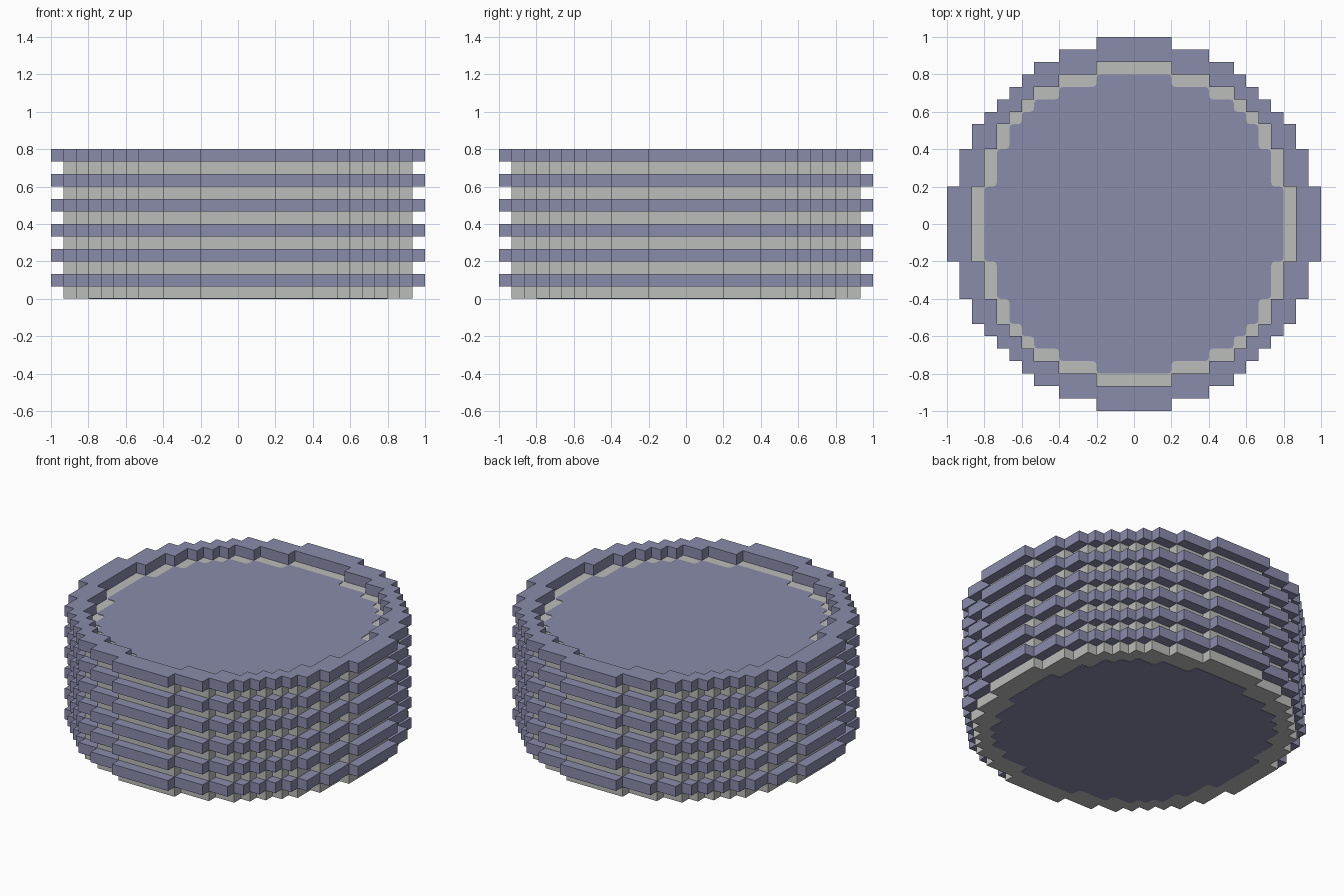
import bpy, bmesh

if "Cube" in bpy.data.objects:
    bpy.data.objects.remove(bpy.data.objects["Cube"])

U = 1 / 15  # one block
LAYERS = 12


def make_material(name, rgb):
    mat = bpy.data.materials.new(name)
    mat.use_nodes = True
    mat.diffuse_color = (*rgb, 1)
    mat.node_tree.nodes["Principled BSDF"].inputs["Base Color"].default_value = (*rgb, 1)
    return mat


BLUE = make_material("dusty blue", (0.255, 0.262, 0.407))
GREY = make_material("light grey", (0.50, 0.51, 0.49))

# Stepped-circle corners (half width, half depth) in blocks, by radius
STEPS = {
    15: [(3, 15), (6, 14), (8, 13), (9, 12), (10, 11), (11, 10), (12, 9), (13, 8), (14, 6), (15, 3)],
    14: [(3, 14), (6, 13), (8, 12), (9, 11), (10, 10), (11, 9), (12, 8), (13, 6), (14, 3)],
    13: [(3, 13), (6, 12), (8, 11), (9, 10), (10, 9), (11, 8), (12, 6), (13, 3)],
    12: [(3, 12), (6, 11), (8, 10), (9, 9), (10, 8), (11, 6), (12, 3)],
}


def outline(radius):
    """Closed stepped circle: one quadrant turned four times."""
    steps = STEPS[radius]
    quad = []
    for i, (x, y) in enumerate(steps):
        quad.append((x, y))
        if i + 1 < len(steps):
            quad.append((x, steps[i + 1][1]))
    points = []
    for _ in range(4):
        points += quad
        quad = [(y, -x) for x, y in quad]
    return points


def slab(name, radii, z0, z1, mat, rounding=0):
    """Extrude one outline, or the band between two, from z0 to z1."""
    bm = bmesh.new()
    edges = []
    for radius in radii:
        vs = [bm.verts.new((x * U, y * U, z0)) for x, y in outline(radius)]
        edges += [bm.edges.new((a, b)) for a, b in zip(vs, vs[1:] + vs[:1])]
    bmesh.ops.triangle_fill(bm, edges=edges, use_beauty=True, normal=(0, 0, 1))
    bmesh.ops.dissolve_limit(bm, angle_limit=0.01, verts=[], edges=bm.edges[:])
    top = bmesh.ops.extrude_face_region(bm, geom=bm.faces[:], use_keep_orig=True)["geom"]
    bmesh.ops.translate(bm, vec=(0, 0, z1 - z0),
                        verts=[g for g in top if isinstance(g, bmesh.types.BMVert)])
    bmesh.ops.recalc_face_normals(bm, faces=bm.faces[:])
    if rounding:
        upright = [e for e in bm.edges
                   if abs(e.verts[0].co.z - e.verts[1].co.z) > 0.5 * (z1 - z0)]
        bmesh.ops.bevel(bm, geom=upright, offset=rounding, segments=2,
                        profile=0.5, affect='EDGES')
    mesh = bpy.data.meshes.new(name)
    bm.to_mesh(mesh)
    bm.free()
    mesh.materials.append(mat)
    obj = bpy.data.objects.new(name, mesh)
    bpy.context.collection.objects.link(obj)
    return obj


# Grey drum, with a blue ring around every second layer; the last ring is the rim
PLATE = 0.003
slab("drum", [14], PLATE, (LAYERS - 1) * U, GREY)
for i in range(1, LAYERS, 2):
    slab(f"ring_{i // 2 + 1}", [15, 13], i * U, (i + 1) * U, BLUE)

# Painted round-cornered panels on the recessed top and on the underside
floor_z = (LAYERS - 1) * U
slab("top_panel", [12], floor_z - PLATE, floor_z + PLATE, BLUE, 0.02)
slab("bottom_panel", [12], 0, 2 * PLATE, BLUE, 0.02)
